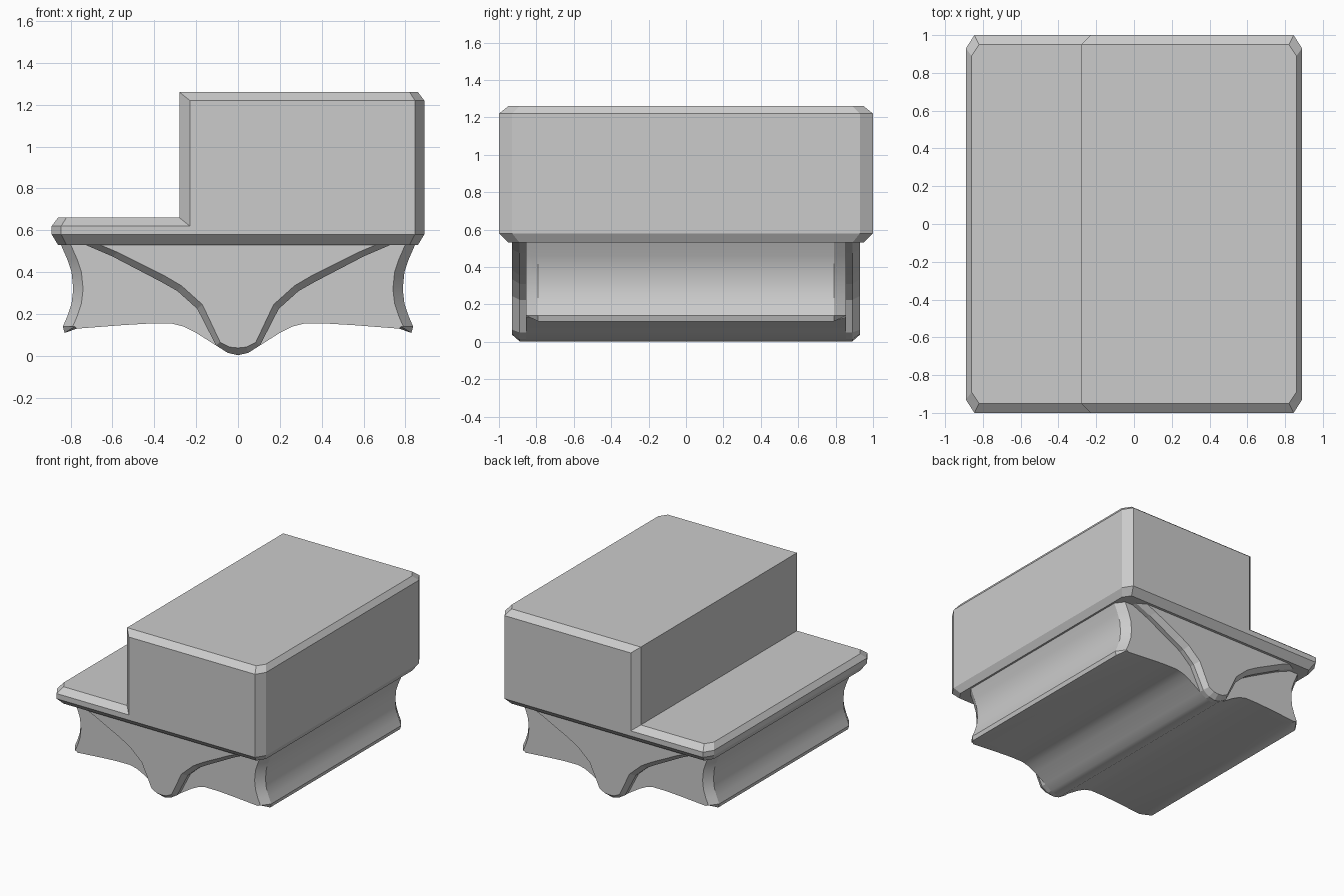
import bpy, bmesh, math

if "Cube" in bpy.data.objects:
    bpy.data.objects.remove(bpy.data.objects["Cube"])


def loft(name, rings, smooth=False):
    """Skin closed rings of (x, y, z) points and cap both ends."""
    bm = bmesh.new()
    loops = [[bm.verts.new(p) for p in ring] for ring in rings]
    n = len(loops[0])
    for a, b in zip(loops, loops[1:]):
        for i in range(n):
            j = (i + 1) % n
            bm.faces.new((a[i], a[j], b[j], b[i]))
    bm.faces.new(loops[0][::-1])
    bm.faces.new(loops[-1])
    bmesh.ops.remove_doubles(bm, verts=bm.verts, dist=0.0005)
    bmesh.ops.recalc_face_normals(bm, faces=bm.faces)
    me = bpy.data.meshes.new(name)
    bm.to_mesh(me)
    bm.free()
    ob = bpy.data.objects.new(name, me)
    bpy.context.collection.objects.link(ob)
    if smooth:
        bpy.ops.object.select_all(action='DESELECT')
        ob.select_set(True)
        bpy.context.view_layer.objects.active = ob
        bpy.ops.object.shade_smooth_by_angle(angle=math.radians(28))
    return ob


def flip_y(rings):
    return [[(x, -y, z) for x, y, z in r] for r in reversed(rings)]


def both_sides(half):
    """Mirror a half outline that runs from the right top to x = 0."""
    return half + [(-x, z) for x, z in reversed(half) if x > 0]


def at(y, outline):
    return [(x, y, z) for x, z in outline]


# Stepped upper block: front face, bevel ring, then full section
face = at(-1, [(-.845, .58), (-.845, .58), (-.845, .62), (-.845, .62),
               (-.23, .62), (-.23, 1.22), (.845, 1.22), (.845, 1.22),
               (.845, .58), (.845, .58)])


def section(x_in, y_in, y_out):
    return [(-x_in, y_in, .53), (-.89, y_out, .58), (-.89, y_out, .62),
            (-x_in, y_in, .66), (-.28, y_in, .66), (-.28, y_in, 1.26),
            (x_in, y_in, 1.26), (.89, y_out, 1.22), (.89, y_out, .58),
            (x_in, y_in, .53)]


bevel = section(.82, -.95, -.93)
full = section(.86, -.89, -.93)
for ring in (full, ):
    ring[4] = (-.28, -.89, .66)
front = [face, bevel, full]
loft("stepped_block", front + flip_y(front))

# Lower body with concave sides and a curved underside
side = [(.85, .54), (.815, .46), (.795, .40), (.787, .32),
        (.795, .25), (.815, .19), (.837, .14)]
belly = [(.77, .13), (.55, .147), (.43, .154), (.32, .155), (.26, .14),
         (.2, .11), (.105, .05), (.05, .015), (0, .003)]
outer = both_sides(side + [(.828, .11)] + belly)
inner = both_sides([(x - .047, z) for x, z in side] + [(.78, .14)] + belly)
front = [at(-.855, inner), at(-.79, outer)]
loft("lower_body", front + flip_y(front), smooth=True)

# Raised keel plates with a bevelled rim at each end
rim = both_sides([(.74, .535), (.60, .475), (.37, .355), (.29, .31),
                  (.195, .225), (.105, .05), (.05, .015), (0, .003)])
plate = both_sides([(.67, .535), (.575, .495), (.355, .385), (.27, .335),
                    (.17, .245), (.085, .065), (.04, .042), (0, .038)])
front = [at(-.93, plate), at(-.89, rim), at(-.855, rim)]
loft("front_keel", front)
loft("back_keel", flip_y(front))
